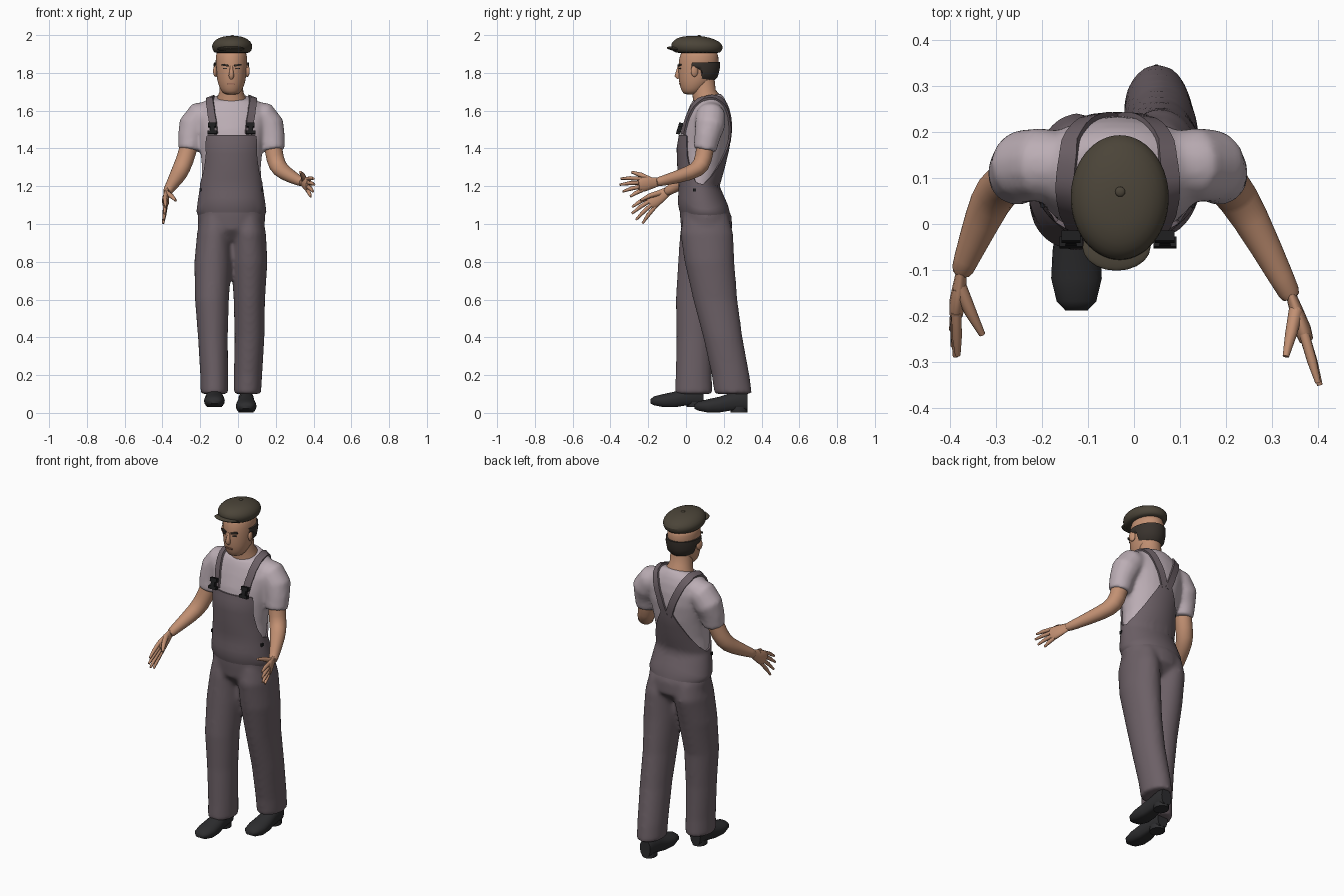
import bpy, bmesh, math
from mathutils import Vector
from mathutils.bvhtree import BVHTree

if "Cube" in bpy.data.objects:
    bpy.data.objects.remove(bpy.data.objects["Cube"])

MID = -0.035  # centre line of the body


def material(name, *rgb):
    m = bpy.data.materials.new(name)
    m.use_nodes = True
    m.diffuse_color = (*rgb, 1)
    m.node_tree.nodes["Principled BSDF"].inputs["Base Color"].default_value = (*rgb, 1)
    return m


denim = material("overall grey", .15, .117, .133)
cotton = material("shirt lilac", .5, .42, .46)
skin = material("skin", .54, .28, .17)
lip = material("lip", .33, .15, .1)
leather = material("shoe black", .026, .026, .028)
tweed = material("cap brown", .07, .058, .04)
hair = material("hair dark brown", .04, .032, .026)
black = material("buckle black", .012, .012, .013)


def ellipse(z, cx, cy, rx, ry, tilt=0, n=28):
    """Horizontal ring; a positive tilt lowers the front."""
    steps = [math.tau * i / n for i in range(n)]
    return [Vector((cx + rx * math.cos(a), cy + ry * math.sin(a), z + tilt * math.sin(a))) for a in steps]


def tube(points, radii, flat=1, up=(0, 0, 1), n=14):
    """Rings round a path; flat squeezes them sideways."""
    pts, up, rings = [Vector(p) for p in points], Vector(up), []
    for i, p in enumerate(pts):
        t = (pts[min(i + 1, len(pts) - 1)] - pts[max(i - 1, 0)]).normalized()
        up = (up - t * up.dot(t)).normalized()
        side = t.cross(up)
        rings.append([p + radii[i] * (side * flat * math.cos(a) + up * math.sin(a))
                      for a in (math.tau * k / n for k in range(n))])
    return rings


def build(name, mat, groups, closed=True, subsurf=0, fuse=0):
    """Loft each group of rings into one object; fuse blends the groups."""
    bm = bmesh.new()
    for rings in groups:
        rows = [[bm.verts.new(p) for p in ring] for ring in rings]
        n = len(rows[0])
        for a, b in zip(rows, rows[1:]):
            for i in range(n if closed else n - 1):
                j = (i + 1) % n
                bm.faces.new((a[i], a[j], b[j], b[i]))
        if closed:
            bm.faces.new(rows[0])
            bm.faces.new(rows[-1])
    if not closed:
        bmesh.ops.remove_doubles(bm, verts=bm.verts, dist=.0001)
    bmesh.ops.recalc_face_normals(bm, faces=bm.faces)
    me = bpy.data.meshes.new(name)
    bm.to_mesh(me)
    bm.free()
    me.materials.append(mat)
    ob = bpy.data.objects.new(name, me)
    bpy.context.collection.objects.link(ob)
    bpy.ops.object.select_all(action='DESELECT')
    ob.select_set(True)
    bpy.context.view_layer.objects.active = ob
    bpy.ops.object.shade_smooth_by_angle(angle=math.radians(55))
    if fuse:
        r = ob.modifiers.new("blend", 'REMESH')
        r.mode, r.voxel_size, r.use_smooth_shade = 'VOXEL', fuse, True
        s = ob.modifiers.new("relax", 'SMOOTH')
        s.factor, s.iterations = .5, 6
    if subsurf:
        ob.modifiers.new("round", 'SUBSURF').levels = subsurf
        ob.modifiers["round"].render_levels = subsurf
    return ob


def lerp(table, x):
    """Interpolate rows whose first entry is the key."""
    if x <= table[0][0]:
        return table[0][1:]
    for a, b in zip(table, table[1:]):
        if x <= b[0]:
            f = (x - a[0]) / (b[0] - a[0])
            return [u + (v - u) * f for u, v in zip(a[1:], b[1:])]
    return table[-1][1:]


def shell(name, mat, profile, low, high, start, offsets):
    """Cloth or hair over a lofted profile, its edges set by the angle from the front."""
    rings = []
    for k, off in enumerate(offsets):
        t = min(k / (len(offsets) - 2), 1)
        row = []
        for i in range(97):
            d = start + (360 - 2 * start) * i / 96
            key = min(d, 360 - d)
            lo, hi = lerp(low, key)[0], lerp(high, key)[0]
            z = lo + (hi - lo) * t
            cy, rx, ry = lerp(profile, z)
            a = math.radians(d - 90)
            row.append(Vector((MID + (rx + off) * math.cos(a), cy + (ry + off) * math.sin(a), z)))
        rings.append(row)
    return build(name, mat, [rings], closed=False)


def box(name, mat, loc, size, turn=(0, 0, 0)):
    bpy.ops.mesh.primitive_cube_add(size=1, location=loc, rotation=turn)
    ob = bpy.context.object
    ob.name, ob.scale = name, size
    ob.data.materials.append(mat)


def ball(name, mat, loc, size, turn=(0, 0, 0)):
    bpy.ops.mesh.primitive_uv_sphere_add(segments=20, ring_count=12, radius=1, location=loc, rotation=turn)
    ob = bpy.context.object
    ob.name, ob.scale = name, size
    ob.data.materials.append(mat)
    bpy.ops.object.shade_smooth()


def mirrored(points):
    return [(2 * MID - x, y, z) for x, y, z in points]


# Torso profile: height, centre y, half width, half depth
body = [(.91, .105, .12, .08), (.97, .11, .175, .135), (1.04, .105, .18, .137), (1.12, .085, .17, .12),
        (1.2, .07, .158, .1), (1.3, .08, .156, .118), (1.4, .09, .166, .132), (1.5, .105, .186, .13),
        (1.57, .115, .2, .117), (1.62, .12, .175, .103), (1.66, .123, .13, .085)]


def body_rings(lo, hi):
    return [ellipse(z, MID, *s) for z, *s in body if lo <= z <= hi]


# Shirt with blended sleeves
sleeve = [(-.13, .13, 1.59), (-.2, .13, 1.57), (-.236, .127, 1.52), (-.25, .112, 1.46), (-.257, .1, 1.39)]
sleeve_r = (.066, .08, .08, .069, .061)
collar = ellipse(1.672, MID, .113, .088, .072, .022)
shirt = build("shirt", cotton, [body_rings(1.1, 1.7) + [collar], tube(sleeve, sleeve_r),
                                tube(mirrored(sleeve), sleeve_r)], fuse=.011)

# Trousers: height, centre x, centre y, half width, half depth
right_leg = [(.1, -.125, .04, .073, .1), (.2, -.126, .041, .074, .096), (.4, -.133, .045, .079, .095),
             (.6, -.138, .05, .09, .104), (.8, -.133, .08, .098, .122), (.95, -.125, .105, .092, .137),
             (1.04, -.12, .105, .08, .12)]
left_leg = [(.1, .05, .25, .072, .1), (.2, .053, .236, .075, .1), (.4, .061, .195, .079, .104),
            (.6, .06, .155, .083, .117), (.8, .06, .124, .096, .132), (.95, .056, .11, .092, .14),
            (1.04, .05, .105, .08, .12)]
build("overall_trousers", denim, [[ellipse(*s) for s in right_leg], [ellipse(*s) for s in left_leg],
                                  body_rings(.9, 1.25)], fuse=.012)

# Bib and back panel: angle from the front, edge height
edge = [(0, 1.47), (44, 1.47), (48, 1.45), (53, 1.36), (65, 1.27), (80, 1.22), (100, 1.21),
        (120, 1.25), (140, 1.32), (160, 1.41), (170, 1.46), (180, 1.46)]
shell("overall_bib", denim, body, [(0, 1.04)], edge, 0, [-.006, .002] + [.008] * 12 + [-.006])

# Straps draped over the shoulders
tree = BVHTree.FromObject(shirt, bpy.context.evaluated_depsgraph_get())
strap = [(-.137, -.04, 1.48), (-.142, -.02, 1.55), (-.15, .02, 1.62), (-.153, .08, 1.67), (-.145, .14, 1.675),
         (-.115, .2, 1.62), (-.08, .24, 1.53), (-.045, .24, 1.43)]
for label, path in (("right", strap), ("left", mirrored(strap))):
    pts = [Vector(p) for p in path]
    fine = [a.lerp(b, k / 4) for a, b in zip(pts, pts[1:]) for k in range(4)] + [pts[-1]]
    hits = [tree.find_nearest(p) for p in fine]
    rows = []
    for i, (p, normal, *_) in enumerate(hits):
        t = hits[min(i + 1, len(hits) - 1)][0] - hits[max(i - 1, 0)][0]
        side = t.cross(normal).normalized() * .02
        low, top = p - normal * .006, p + normal * .01
        rows.append([low - side, top - side, top + side, low + side])
    build(label + "_strap", denim, [rows])
    x = path[0][0]
    # Buckle: clip, bar and hook
    for part, z, w, h in (("clip", 1.525, .042, .022), ("hook", 1.502, .024, .03), ("bar", 1.484, .05, .018)):
        box(label + "_buckle_" + part, black, (x, -.028 - (1.525 - z) * .3, z), (w, .022, h), (-.25, 0, 0))
for label, x in (("left", .127), ("right", -.197)):
    box(label + "_hip_button", black, (x, .045, 1.18), (.012, .018, .018))

# Head and neck
skull = [(1.684, .03, .032, .038), (1.7, .032, .053, .054), (1.74, .05, .071, .086), (1.78, .06, .079, .1),
         (1.84, .065, .084, .107), (1.89, .07, .084, .104), (1.93, .07, .075, .09)]
build("head", skin, [[ellipse(z, MID, *s) for z, *s in skull]], subsurf=1)
build("neck", skin, [[ellipse(1.6, MID, .11, .085, .075, .02), ellipse(1.668, MID, .107, .076, .068, .02),
                      ellipse(1.7, MID, .095, .063, .062, .01), ellipse(1.78, MID, .09, .06, .06)]])
build("nose", skin, [tube([(MID, -.036, 1.836), (MID, -.043, 1.805), (MID, -.046, 1.785), (MID, -.038, 1.77)],
                          (.007, .011, .015, .009), up=(0, 1, 0))])
box("mouth", lip, (MID, -.034, 1.742), (.04, .008, .008))
for label, s in (("left", 1), ("right", -1)):
    box(label + "_eyebrow", hair, (MID + s * .034, -.035, 1.841), (.038, .009, .009), (0, -s * .15, s * .32))
    box(label + "_eye", hair, (MID + s * .033, -.033, 1.823), (.022, .006, .007), (0, 0, s * .32))
    ball(label + "_ear", skin, (MID + s * .085, .045, 1.81), (.011, .02, .031), (0, 0, s * .3))
shell("hair", hair, skull, [(72, 1.825), (98, 1.815), (106, 1.765), (180, 1.75)], [(72, 1.855), (180, 1.858)],
      72, [-.004, .009, .01, .01, .008, -.004])

# Flat cap
cap = [(1.903, .065, .088, .113), (1.912, .06, .1, .128), (1.94, .058, .111, .141), (1.965, .053, .1, .128),
       (1.987, .042, .072, .088), (1.996, .04, .03, .035)]
build("cap", tweed, [[ellipse(z, -.031, *s) for z, *s in cap]], subsurf=1)
ball("cap_brim", tweed, (-.038, -.05, 1.927), (.074, .052, .012), (-.12, 0, 0))
ball("cap_button", tweed, (-.03, .07, 1.994), (.011, .011, .006))


# Bare arms and hands, from shoulder to fingertips
def arm(label, joints, knuckle, tips, thumb):
    build(label + "_arm", skin, [tube(joints, (.05, .048, .049, .043, .026, .024))], subsurf=1)
    wrist, knuckle = Vector(joints[-1]), Vector(knuckle)
    along = (knuckle - wrist).normalized()
    across = (Vector((0, 0, 1)) - along * along.z).normalized()
    palm = tube([wrist - along * .015, wrist.lerp(knuckle, .35), wrist.lerp(knuckle, .8), knuckle + along * .008],
                (.024, .034, .041, .034), flat=.45)
    parts = [palm]
    for k, tip in enumerate(tips):
        root = knuckle + across * (.03 - .02 * k) - along * .01
        mid = root.lerp(Vector(tip), .55) + across * .003
        parts.append(tube([root, mid, tip], (.011, .0105, .006), n=8))
    root = wrist.lerp(knuckle, .25) + across * .015
    parts.append(tube([root, root.lerp(Vector(thumb), .5) + across * .006, thumb], (.016, .013, .007), n=8))
    build(label + "_hand", skin, parts)


arm("left", [(.175, .115, 1.5), (.187, .1, 1.39), (.205, .085, 1.305), (.245, .03, 1.27), (.33, -.135, 1.225),
             (.345, -.165, 1.22)], (.372, -.245, 1.208),
    [(.4, -.345, 1.24), (.404, -.35, 1.208), (.397, -.335, 1.172), (.385, -.295, 1.145)], (.33, -.288, 1.275))
arm("right", [(-.245, .115, 1.5), (-.262, .1, 1.39), (-.3, .075, 1.29), (-.325, .02, 1.245), (-.37, -.09, 1.178),
              (-.376, -.11, 1.165)], (-.385, -.185, 1.115),
    [(-.383, -.285, 1.09), (-.388, -.287, 1.055), (-.393, -.265, 1.022), (-.396, -.23, 1.003)], (-.33, -.24, 1.125))

# Shoes: distance along the foot, half width, sole height, top height
last = [(0, .024, .022, .045), (.02, .043, .012, .06), (.07, .055, .002, .072), (.13, .052, .002, .085),
        (.19, .043, .012, .105), (.25, .042, .014, .12), (.28, .034, .016, .11)]
for label, x, y, z in (("right", -.125, -.188, .028), ("left", .043, .045, 0)):
    rings = []
    for d, w, lo, hi in last:
        mid, half = (lo + hi) / 2, (hi - lo) / 2
        angles = [math.tau * i / 20 for i in range(20)]
        rings.append([Vector((x + w * math.cos(a), y + d, z + mid + half * max(-1, 1.35 * math.sin(a))
                              if math.sin(a) < 0 else z + mid + half * math.sin(a))) for a in angles])
    build(label + "_shoe", leather, [rings])
    heel = [ellipse(z + h, x, y + .235, .04, .045, n=16) for h in (.002, .03)]
    build(label + "_heel", leather, [heel])
